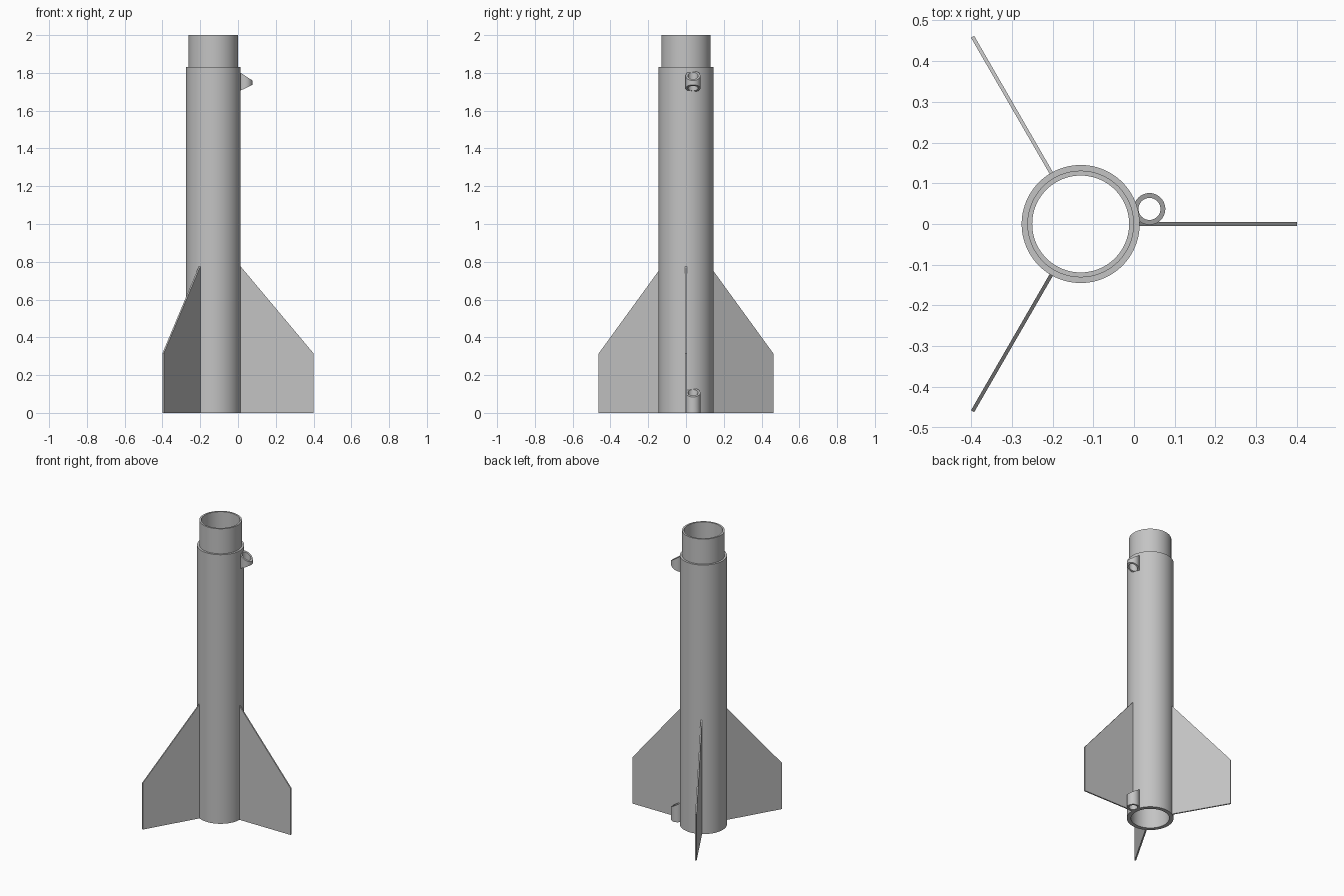
import bpy, bmesh, math
from mathutils import Matrix, Vector

cube = bpy.data.objects.get("Cube")
if cube:
    bpy.data.objects.remove(cube, do_unlink=True)

AXIS_X = -0.131      # the body axis sits off centre
R_BODY, R_NECK, R_BORE = 0.145, 0.131, 0.119
FIN_REACH, FIN_THICK = 0.531, 0.009

grey = bpy.data.materials.new("plain grey")
grey.use_nodes = True
colour = (0.55, 0.55, 0.55, 1)
grey.diffuse_color = colour
grey.node_tree.nodes["Principled BSDF"].inputs["Base Color"].default_value = colour


def finish(name, bm, smooth=False):
    bmesh.ops.recalc_face_normals(bm, faces=bm.faces)
    mesh = bpy.data.meshes.new(name)
    bm.to_mesh(mesh)
    bm.free()
    mesh.materials.append(grey)
    obj = bpy.data.objects.new(name, mesh)
    bpy.context.collection.objects.link(obj)
    if smooth:
        bpy.ops.object.select_all(action='DESELECT')
        obj.select_set(True)
        bpy.context.view_layer.objects.active = obj
        bpy.ops.object.shade_smooth_by_angle(angle=math.radians(30))
    return obj


def lathe(name, profile, centre, segments, height=lambda x, z: z):
    """Turn a closed (radius, z) profile; height may slant the ends along x."""
    bm = bmesh.new()
    rings = []
    for i in range(segments):
        a = 2 * math.pi * i / segments
        ring = []
        for r, z in profile:
            x, y = centre[0] + r * math.cos(a), centre[1] + r * math.sin(a)
            ring.append(bm.verts.new((x, y, height(x, z))))
        rings.append(ring)
    n = len(profile)
    for i in range(segments):
        p, q = rings[i], rings[(i + 1) % segments]
        for j in range(n):
            k = (j + 1) % n
            bm.faces.new((p[j], q[j], q[k], p[k]))
    return finish(name, bm, smooth=True)


# Hollow body with a stepped neck
lathe("body_tube",
      [(R_BODY, 0), (R_BODY, 1.83), (R_NECK, 1.83),
       (R_NECK, 2), (R_BORE, 2), (R_BORE, 0)],
      (AXIS_X, 0), 96)


# Guide rings beside the fin, with ends cut at a slant
def guide_ring(name, low, high, low_slope, high_slope):
    def slant(x, z):
        return z + x * (high_slope if z == high else low_slope)
    r_out, r_in = 0.039, 0.027
    lathe(name, [(r_out, low), (r_out, high), (r_in, high), (r_in, low)],
          (0.038, 0.037), 40, slant)


guide_ring("lower_guide_ring", 0, 0.13, 0, -0.6)
guide_ring("upper_guide_ring", 1.7, 1.81, 0.48, -0.66)

# Three flat fins spaced evenly around the body
outline = [(R_BODY - 0.004, 0), (FIN_REACH, 0), (FIN_REACH, 0.315), (R_BODY - 0.004, 0.78)]
for name, degrees in (("left_fin", 0), ("back_fin", 120), ("front_fin", 240)):
    bm = bmesh.new()
    face = bm.faces.new([bm.verts.new((r, -FIN_THICK / 2, z)) for r, z in outline])
    side = bmesh.ops.extrude_face_region(bm, geom=[face])
    moved = [g for g in side["geom"] if isinstance(g, bmesh.types.BMVert)]
    bmesh.ops.translate(bm, verts=moved, vec=Vector((0, FIN_THICK, 0)))
    turn = Matrix.Translation((AXIS_X, 0, 0)) @ Matrix.Rotation(math.radians(degrees), 4, 'Z')
    bmesh.ops.transform(bm, matrix=turn, verts=bm.verts)
    finish(name, bm)
